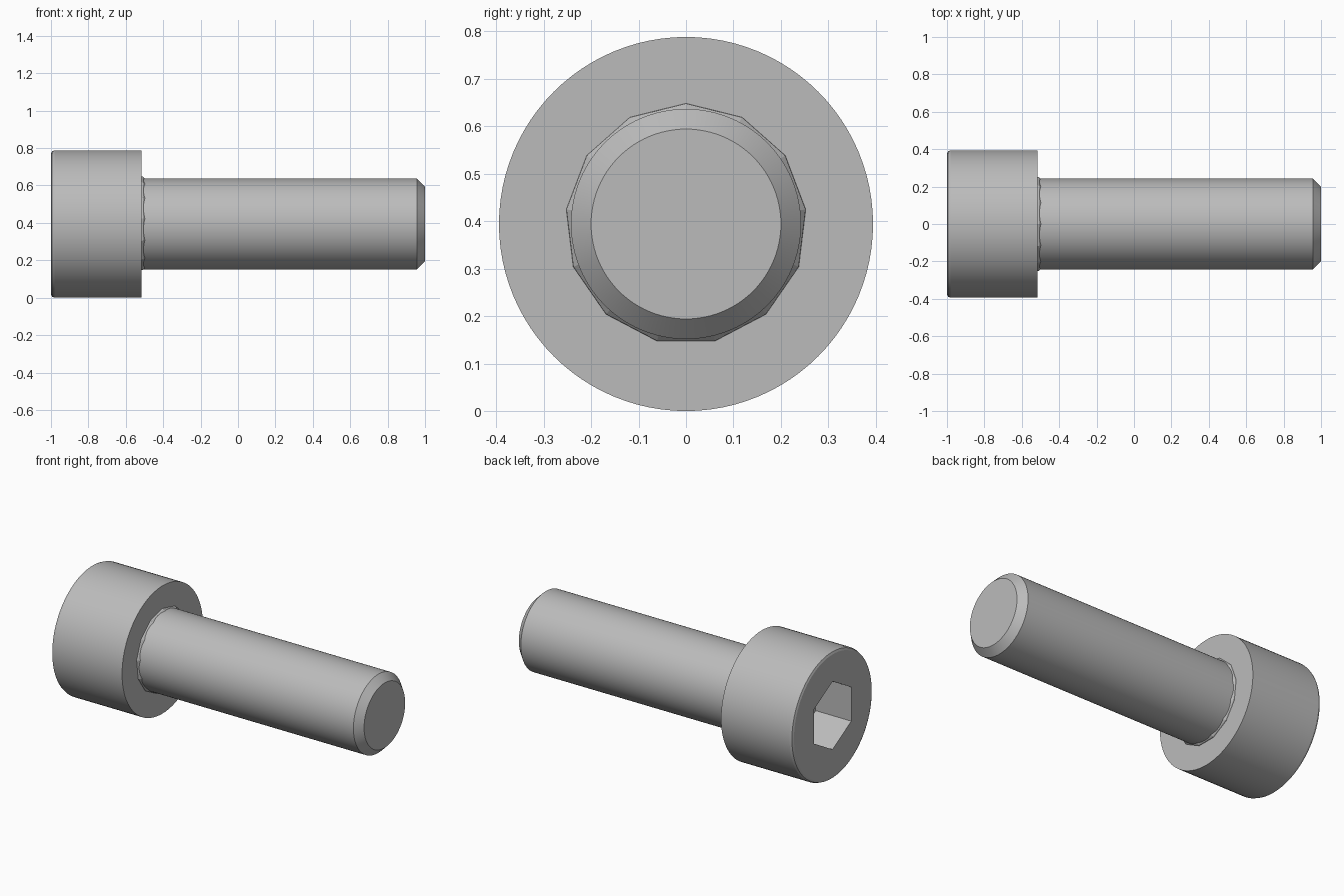
import bpy, bmesh
from math import sin, cos, pi

cube = bpy.data.objects.get("Cube")
if cube:
    bpy.data.objects.remove(cube, do_unlink=True)

SIDES = 96
HEAD_R, SHANK_R, TIP_R = 0.394, 0.2424, 0.2
HEAD_X = -0.515          # underside of the head
SOCKET_R, SOCKET_DEPTH = 0.21, 0.2424
ROUND = 0.018            # rounding of the head's outer rim

steel = bpy.data.materials.new("grey steel")
steel.use_nodes = True
GREY = (0.5, 0.5, 0.5, 1)
steel.diffuse_color = GREY
steel.node_tree.nodes["Principled BSDF"].inputs["Base Color"].default_value = GREY


def ring(bm, x, r, n=SIDES):
    """Circle of vertices around the screw's axis, starting at the top."""
    return [bm.verts.new((x, r * sin(2 * pi * i / n), HEAD_R + r * cos(2 * pi * i / n)))
            for i in range(n)]


def bridge(bm, a, b):
    """Join two rings; each side of the smaller one may meet many of the larger."""
    n, step = len(a), len(b) // len(a)
    for i in range(n):
        outer = [b[(i * step + k) % len(b)] for k in range(step + 1)]
        bm.faces.new([a[(i + 1) % n], a[i]] + outer)


def lathe(bm, profile, n=SIDES):
    rings = [ring(bm, x, r, n) for x, r in profile]
    for a, b in zip(rings, rings[1:]):
        bridge(bm, a, b)
    return rings


def finish(bm, name):
    bmesh.ops.recalc_face_normals(bm, faces=bm.faces)
    mesh = bpy.data.meshes.new(name)
    bm.to_mesh(mesh)
    bm.free()
    mesh.materials.append(steel)
    obj = bpy.data.objects.new(name, mesh)
    bpy.context.collection.objects.link(obj)
    bpy.ops.object.select_all(action='DESELECT')
    obj.select_set(True)
    bpy.context.view_layer.objects.active = obj
    bpy.ops.object.shade_smooth_by_angle(angle=pi / 9)


# Head: rounded rim, flat underside and a hexagonal socket
bm = bmesh.new()
rim = [(-1 + ROUND * (1 - sin(a)), HEAD_R - ROUND * (1 - cos(a)))
       for a in (pi / 2, pi / 4, 0)]
rings = lathe(bm, rim + [(HEAD_X, HEAD_R)])
bm.faces.new(rings[-1])
socket = lathe(bm, [(-1, SOCKET_R), (-1 + SOCKET_DEPTH, SOCKET_R)], 6)
bridge(bm, socket[0], rings[0])
bm.faces.new(socket[1])
finish(bm, "head")

# Shank with a chamfered tip
bm = bmesh.new()
rings = lathe(bm, [(HEAD_X - 0.01, SHANK_R), (0.957, SHANK_R), (1, TIP_R)])
for end in (rings[0], rings[-1]):
    bm.faces.new(end)
finish(bm, "shank")

# Coarse fillet where the shank meets the head
bm = bmesh.new()
rings = lathe(bm, [(HEAD_X - 0.005, 0.255), (HEAD_X + 0.006, 0.253),
                   (HEAD_X + 0.02, 0.24)], 13)
for end in (rings[0], rings[-1]):
    bm.faces.new(end)
finish(bm, "neck_fillet")
